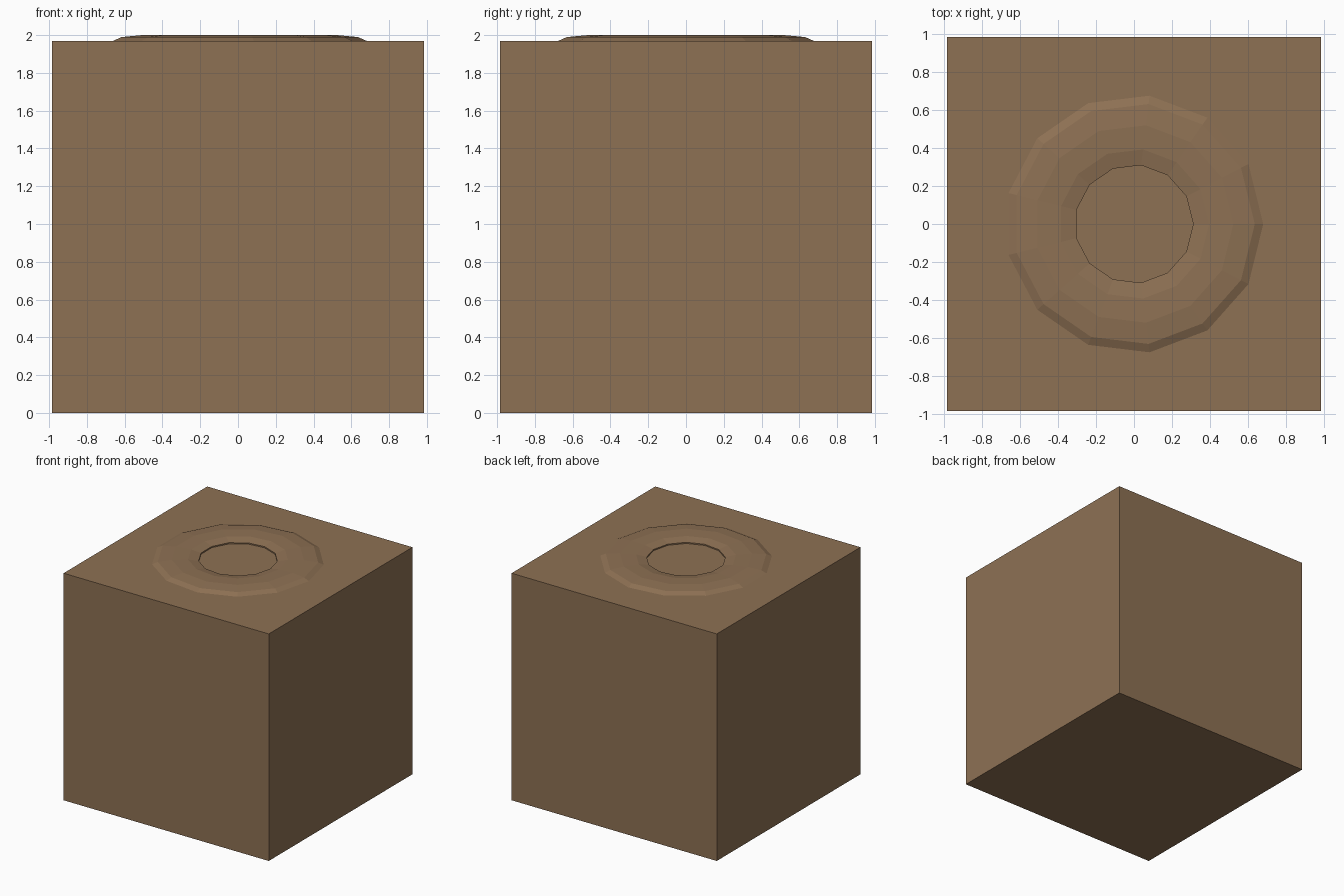
import bpy

if "Cube" in bpy.data.objects:
    bpy.data.objects.remove(bpy.data.objects["Cube"])

SIZE = 1.97


def make_material(name, color):
    mat = bpy.data.materials.new(name)
    mat.diffuse_color = color
    mat.use_nodes = True
    mat.node_tree.nodes["Principled BSDF"].inputs["Base Color"].default_value = mat.diffuse_color
    return mat


brown = make_material("brown", (0.27, 0.165, 0.088, 1))

# Solid block body
bpy.ops.mesh.primitive_cube_add(size=SIZE, location=(0, 0, SIZE / 2))
block = bpy.context.object
block.name = "block"
block.data.materials.append(brown)

# Flattened low-poly ring half sunk into the top face
bpy.ops.mesh.primitive_torus_add(
    major_segments=13, minor_segments=9,
    major_radius=0.49, minor_radius=0.19, location=(0, 0, SIZE))
ring = bpy.context.object
ring.name = "top_ring"
ring.scale.z = 0.0305 / 0.19
bpy.ops.object.transform_apply(location=False, rotation=False, scale=True)
bpy.ops.object.shade_flat()
ring.data.materials.append(brown)
